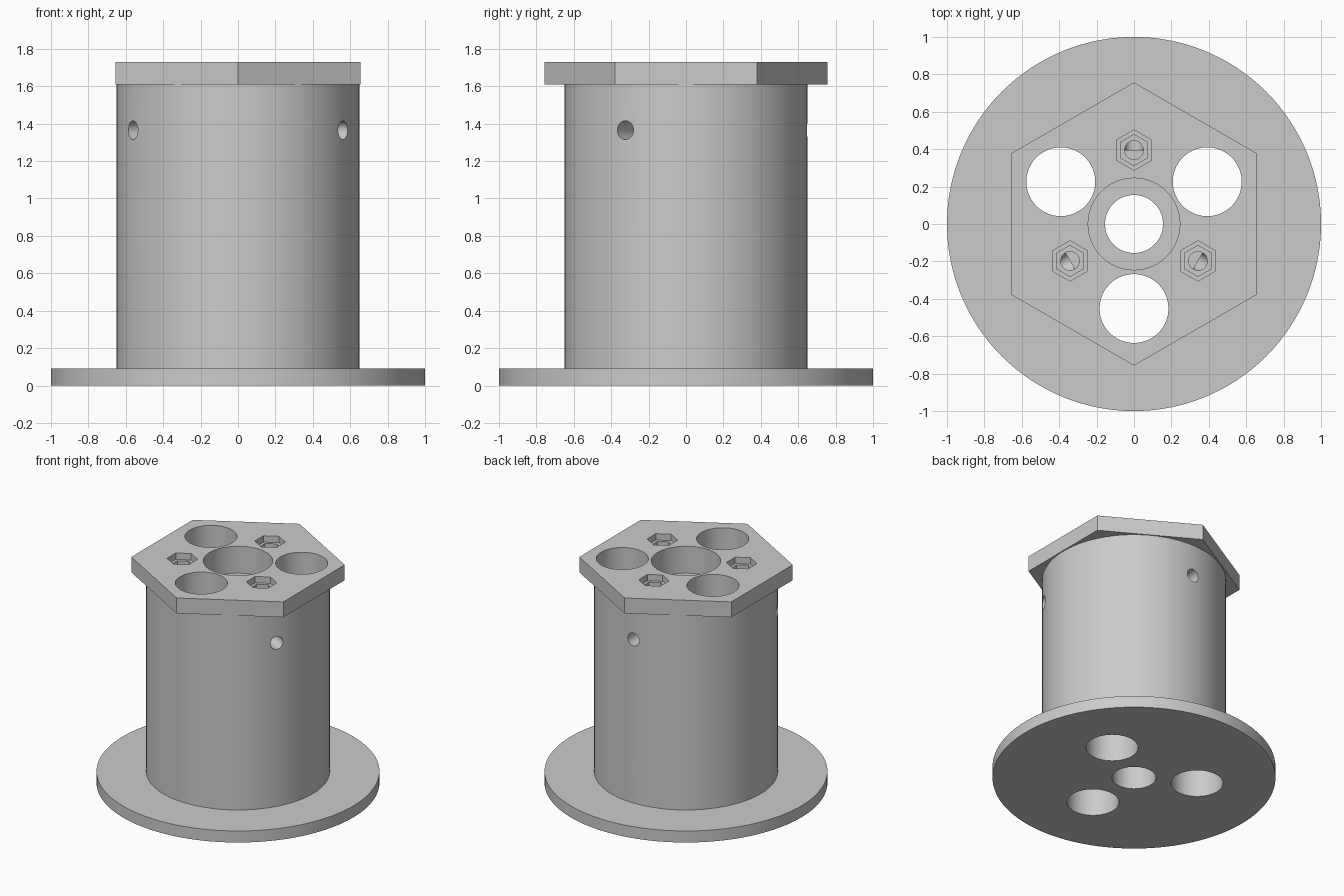
import bpy, math
from mathutils import Matrix, Vector

cube = bpy.data.objects.get("Cube")
if cube:
    bpy.data.objects.remove(cube, do_unlink=True)

grey = bpy.data.materials.new("plain_grey")
grey.use_nodes = True
grey.diffuse_color = (0.6, 0.6, 0.6, 1)
grey.node_tree.nodes["Principled BSDF"].inputs["Base Color"].default_value = (0.6, 0.6, 0.6, 1)

TOP = 1.73


def prism(name, radius, z0, z1, sides=96, x=0, y=0):
    """Upright prism; six-sided ones point along y."""
    bpy.ops.mesh.primitive_cylinder_add(vertices=sides, radius=radius, depth=z1 - z0,
                                        location=(x, y, (z0 + z1) / 2))
    ob = bpy.context.object
    ob.name = name
    ob.data.materials.append(grey)
    return ob


def combine(body, tool, operation):
    """Apply a boolean and discard the tool."""
    bpy.context.view_layer.objects.active = body
    mod = body.modifiers.new("join", 'BOOLEAN')
    mod.operation, mod.object, mod.solver = operation, tool, 'EXACT'
    bpy.ops.object.modifier_apply(modifier=mod.name)
    bpy.data.objects.remove(tool, do_unlink=True)


# Spool: round flange, hub and hexagonal head
spool = prism("spool_body", 1.0, 0, 0.09, 128)
combine(spool, prism("hub", 0.649, 0.05, 1.65, 128), 'UNION')
combine(spool, prism("hex_head", 0.757, 1.61, TOP, 6), 'UNION')

# Central bore with a wider seat at the top
combine(spool, prism("bore", 0.155, -0.1, 2), 'DIFFERENCE')
combine(spool, prism("bearing_seat", 0.245, TOP - 0.21, 2), 'DIFFERENCE')

for degrees in (90, 210, 330):
    a = math.radians(degrees)
    out = Vector((math.cos(a), math.sin(a), 0))

    # Large lightening hole on the opposite side
    hole = -0.452 * out
    combine(spool, prism("large_hole", 0.184, -0.1, 2, x=hole.x, y=hole.y), 'DIFFERENCE')

    # Stepped hexagonal pocket and the shaft below it
    p = 0.395 * out
    for radius, depth, sides in ((0.108, 0.05, 6), (0.083, 0.1, 6), (0.05, TOP - 1.365, 32)):
        combine(spool, prism("pocket", radius, TOP - depth, 2, sides, p.x, p.y), 'DIFFERENCE')

    # Radial hole from the hub wall into the shaft
    drill = prism("radial_hole", 0.05, 0, 0.4, 32)
    drill.data.transform(Matrix.Translation((0, 0, 0.2)))
    drill.matrix_world = (Matrix.Translation(p + Vector((0, 0, 1.365)))
                          @ out.to_track_quat('Z', 'Y').to_matrix().to_4x4())
    bpy.context.view_layer.update()
    combine(spool, drill, 'DIFFERENCE')

bpy.ops.object.select_all(action='DESELECT')
spool.select_set(True)
bpy.context.view_layer.objects.active = spool
bpy.ops.object.shade_smooth_by_angle(angle=math.radians(30))
